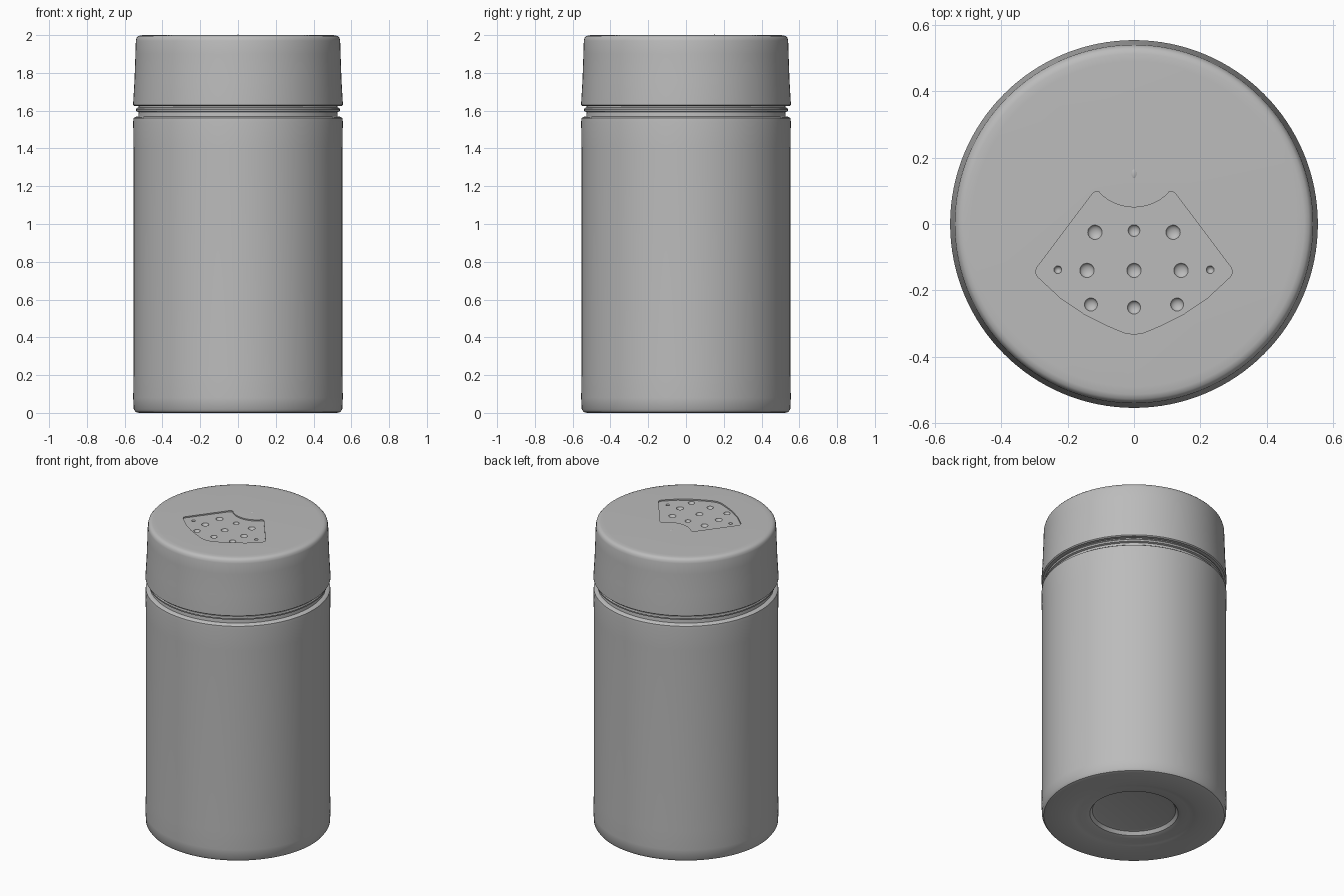
import bpy, bmesh, math
from mathutils import Matrix

old = bpy.data.objects.get("Cube")
if old:
    bpy.data.objects.remove(old, do_unlink=True)

grey = bpy.data.materials.new("plain grey")
grey.use_nodes = True
colour = (0.5, 0.5, 0.5, 1)
grey.diffuse_color = colour
grey.node_tree.nodes["Principled BSDF"].inputs["Base Color"].default_value = colour


def finish(name, bm):
    bmesh.ops.recalc_face_normals(bm, faces=bm.faces)
    mesh = bpy.data.meshes.new(name)
    bm.to_mesh(mesh)
    bm.free()
    mesh.materials.append(grey)
    obj = bpy.data.objects.new(name, mesh)
    bpy.context.collection.objects.link(obj)
    return obj


def smooth(obj, degrees=35):
    bpy.ops.object.select_all(action='DESELECT')
    obj.select_set(True)
    bpy.context.view_layer.objects.active = obj
    bpy.ops.object.shade_smooth_by_angle(angle=math.radians(degrees))


def lathe(name, profile, sides=128):
    """Closed solid of revolution from (radius, height) points."""
    bm = bmesh.new()
    rings = []
    for r, z in profile:
        rings.append([bm.verts.new((r * math.cos(a), r * math.sin(a), z))
                      for a in (math.tau * i / sides for i in range(sides))])
    for low, high in zip(rings, rings[1:]):
        for i in range(sides):
            j = (i + 1) % sides
            bm.faces.new((low[i], low[j], high[j], high[i]))
    bm.faces.new(rings[0])
    bm.faces.new(rings[-1])
    return finish(name, bm)


def carve(target, cutter):
    cutter.hide_render = True
    mod = target.modifiers.new("carve", 'BOOLEAN')
    mod.operation, mod.solver, mod.object = 'DIFFERENCE', 'EXACT', cutter
    bpy.ops.object.select_all(action='DESELECT')
    target.select_set(True)
    bpy.context.view_layer.objects.active = target
    bpy.ops.object.modifier_apply(modifier=mod.name)
    bpy.data.objects.remove(cutter, do_unlink=True)


def ellipsoid(name, x, y, z, size):
    bm = bmesh.new()
    bmesh.ops.create_uvsphere(bm, u_segments=24, v_segments=16, radius=1)
    bm.transform(Matrix.Translation((x, y, z)) @ Matrix.Diagonal((*size, 1)))
    return finish(name, bm)


# Jar body: dished base, straight wall, shoulder and beaded neck
body = lathe("jar_body", [
    (0.23, 0.045), (0.25, 0.04), (0.265, 0.02), (0.29, 0.012), (0.33, 0.012),
    (0.36, 0.006), (0.39, 0), (0.525, 0), (0.542, 0.005), (0.552, 0.02),
    (0.555, 0.08), (0.553, 0.2), (0.553, 1.4), (0.555, 1.54), (0.553, 1.56),
    (0.543, 1.567), (0.528, 1.57), (0.526, 1.592), (0.538, 1.596),
    (0.54, 1.606), (0.536, 1.614), (0.526, 1.618), (0.526, 1.68)])
smooth(body)

# Lid: slightly tapered skirt with a rounded rim
lid = lathe("lid", [
    (0.5, 1.624), (0.548, 1.624), (0.555, 1.63), (0.555, 1.64), (0.548, 1.76),
    (0.543, 1.9), (0.541, 1.97), (0.537, 1.985), (0.528, 1.995),
    (0.514, 1.999), (0.49, 2.0)])

# Fan-shaped sunken panel in the lid, outlined from one mirrored half
notch = [(0.146 * math.sin(a), 0.196 - 0.146 * math.cos(a))
         for a in (math.radians(8 * i) for i in range(1, 6))]
half = notch + [(0.105, 0.096), (0.115, 0.099), (0.125, 0.092),
                (0.292, -0.13), (0.298, -0.145), (0.29, -0.16),
                (0.22, -0.225), (0.15, -0.272), (0.08, -0.307), (0.03, -0.328)]
outline = ([(0, 0.05)] + half + [(0, -0.333)] + [(-x, y) for x, y in reversed(half)])
bm = bmesh.new()
face = bm.faces.new([bm.verts.new((x, y, 1.992)) for x, y in outline])
top = bmesh.ops.extrude_face_region(bm, geom=[face])
bmesh.ops.translate(bm, vec=(0, 0, 0.05),
                    verts=[v for v in top["geom"] if isinstance(v, bmesh.types.BMVert)])
carve(lid, finish("panel_cutter", bm))

# Shaker dimples in mirrored rows: (x, y, radius)
dimples = [(0.118, -0.025, 0.022), (0.142, -0.14, 0.022), (0.13, -0.243, 0.02),
           (0.23, -0.138, 0.012)]
dimples += [(-x, y, r) for x, y, r in dimples]
dimples += [(0, -0.02, 0.018), (0, -0.14, 0.022), (0, -0.252, 0.02)]
for x, y, r in dimples:
    carve(lid, ellipsoid("dimple_cutter", x, y, 1.994, (r, r, 0.014)))
smooth(lid)

# Small thumb nub behind the panel
smooth(ellipsoid("lid_nub", 0, 0.152, 1.996, (0.01, 0.018, 0.006)), 60)
